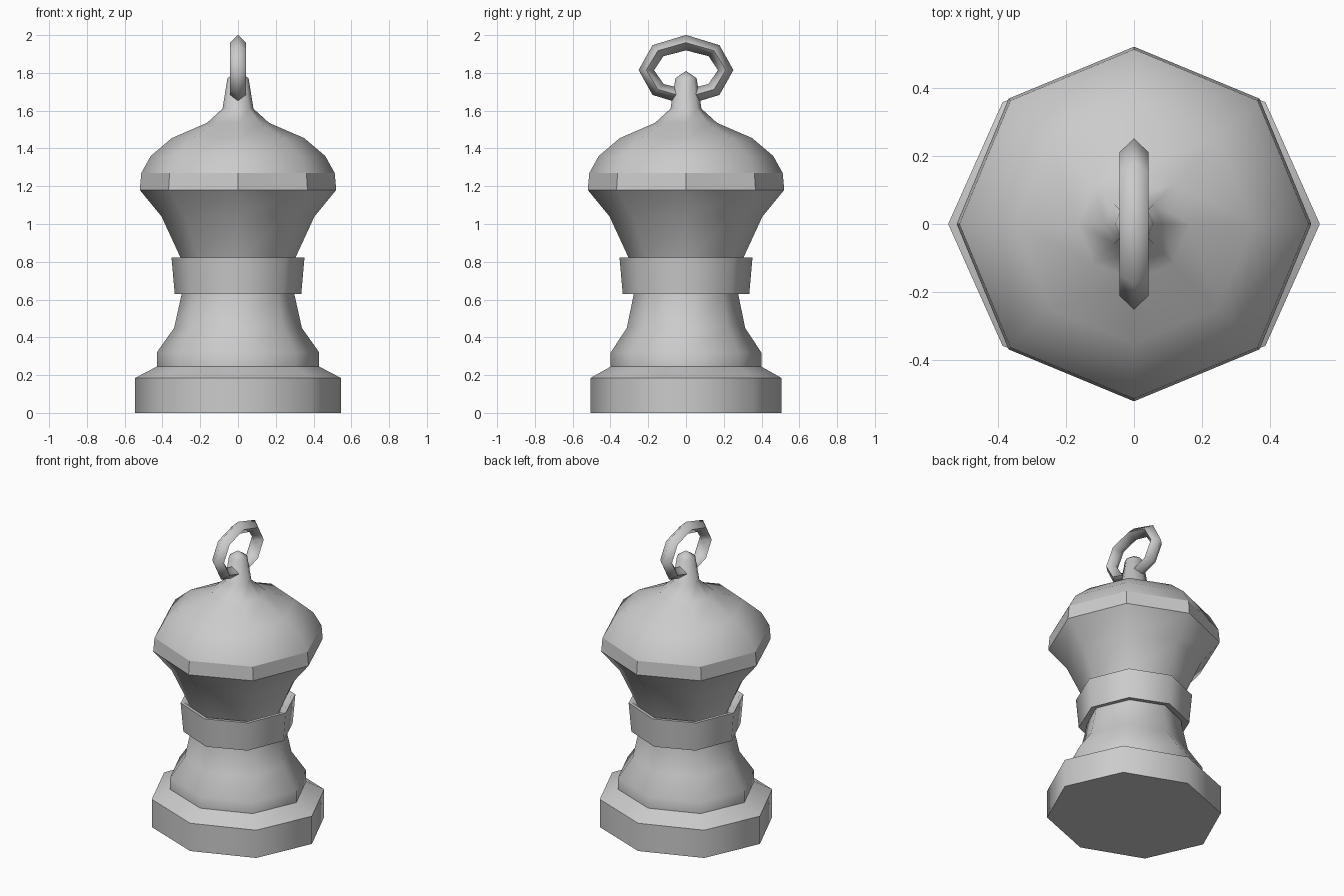
import bpy, bmesh
from math import sin, cos, pi, radians

if "Cube" in bpy.data.objects:
    bpy.data.objects.remove(bpy.data.objects["Cube"])

SIDES = 8


def finish(bm, name, angle):
    bmesh.ops.recalc_face_normals(bm, faces=bm.faces)
    mesh = bpy.data.meshes.new(name)
    bm.to_mesh(mesh)
    bm.free()
    ob = bpy.data.objects.new(name, mesh)
    bpy.context.collection.objects.link(ob)
    bpy.ops.object.select_all(action='DESELECT')
    ob.select_set(True)
    bpy.context.view_layer.objects.active = ob
    bpy.ops.object.shade_smooth_by_angle(angle=radians(angle))
    return ob


def lathe(name, profile, angle=50, y_scale=1.0, cap_bottom=False, cap_top=False, closed=False):
    """Octagonal turning of (radius, height) points; corners lie on the axes."""
    bm = bmesh.new()
    rings = []
    for r, z in profile:
        if r == 0:
            rings.append([bm.verts.new((0, 0, z))] * SIDES)
        else:
            rings.append([bm.verts.new((r * cos(2 * pi * i / SIDES),
                                        r * sin(2 * pi * i / SIDES) * y_scale, z))
                          for i in range(SIDES)])
    pairs = list(zip(rings, rings[1:]))
    if closed:
        pairs.append((rings[-1], rings[0]))
    for a, b in pairs:
        for i in range(SIDES):
            j = (i + 1) % SIDES
            bm.faces.new(list(dict.fromkeys((a[i], a[j], b[j], b[i]))))
    if cap_bottom:
        bm.faces.new(rings[0])
    if cap_top:
        bm.faces.new(rings[-1])
    return finish(bm, name, angle)


def hanging_ring(name, cz, ry, rz, half_x, half_r):
    """Oval octagonal ring in the YZ plane with a diamond cross-section."""
    bm = bmesh.new()
    section = [(0, half_r), (half_x, 0), (0, -half_r), (-half_x, 0)]
    loops = []
    for i in range(SIDES):
        a = 2 * pi * i / SIDES
        loops.append([bm.verts.new((x, (ry + d) * cos(a), cz + (rz + d) * sin(a)))
                      for x, d in section])
    for i in range(SIDES):
        a, b = loops[i], loops[(i + 1) % SIDES]
        for k in range(4):
            m = (k + 1) % 4
            bm.faces.new((a[k], a[m], b[m], b[k]))
    return finish(bm, name, 95)


# Foot and flared stem, slightly narrower front to back
lathe("base", [(0.545, 0), (0.545, 0.185), (0.43, 0.245), (0.43, 0.32),
               (0.338, 0.45), (0.298, 0.63), (0.285, 0.78)],
      y_scale=0.927, cap_bottom=True, cap_top=True)

# Collar band with a thin lip
lathe("collar", [(0.335, 0.63), (0.352, 0.822), (0.33, 0.822), (0.29, 0.79), (0.29, 0.64)],
      closed=True)

# Flaring bowl
lathe("bowl", [(0.285, 0.78), (0.308, 0.83), (0.405, 1.04), (0.52, 1.18)], cap_bottom=True)

# Faceted rim
lathe("rim", [(0.52, 1.18), (0.512, 1.27)], angle=30)

# Domed lid rising into the knob
lathe("lid", [(0.512, 1.27), (0.462, 1.36), (0.35, 1.455), (0.165, 1.535),
              (0.082, 1.61), (0.056, 1.772), (0, 1.81)], angle=60)

# Ring through the knob
hanging_ring("ring", 1.815, 0.21, 0.145, 0.043, 0.041)
